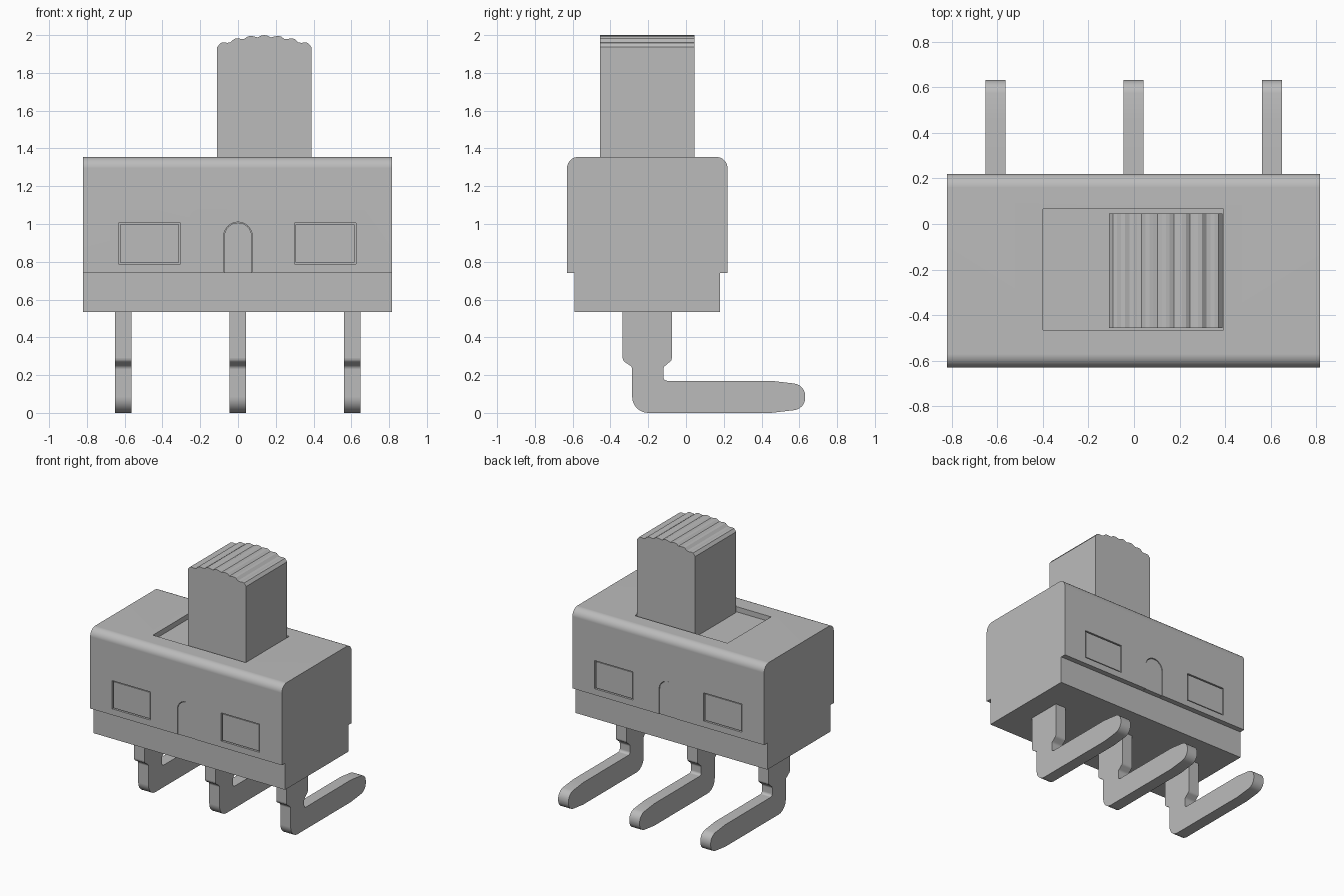
import bpy, bmesh, math
from mathutils import Vector

if "Cube" in bpy.data.objects:
    bpy.data.objects.remove(bpy.data.objects["Cube"])

grey = bpy.data.materials.new("plain grey")
grey.diffuse_color = (0.5, 0.5, 0.5, 1)
grey.use_nodes = True
grey.node_tree.nodes["Principled BSDF"].inputs["Base Color"].default_value = grey.diffuse_color


def arc(cx, cy, r, a0, a1, n=8):
    """Points on an arc, angles in degrees."""
    return [(cx + r * math.cos(math.radians(a0 + (a1 - a0) * i / n)),
             cy + r * math.sin(math.radians(a0 + (a1 - a0) * i / n))) for i in range(n + 1)]


def rect(x0, z0, x1, z1):
    return [(x0, z0), (x1, z0), (x1, z1), (x0, z1)]


def extrude(name, pts, axis, a, b):
    """Prism from a profile: (y, z) points along x, or (x, z) points along y."""
    def place(p, t):
        return (t, p[0], p[1]) if axis == "x" else (p[0], t, p[1])
    bm = bmesh.new()
    face = bm.faces.new([bm.verts.new(place(p, a)) for p in pts])
    res = bmesh.ops.extrude_face_region(bm, geom=[face])
    verts = [v for v in res["geom"] if isinstance(v, bmesh.types.BMVert)]
    shift = Vector((b - a, 0, 0)) if axis == "x" else Vector((0, b - a, 0))
    bmesh.ops.translate(bm, verts=verts, vec=shift)
    bmesh.ops.recalc_face_normals(bm, faces=bm.faces)
    me = bpy.data.meshes.new(name)
    bm.to_mesh(me)
    bm.free()
    me.materials.append(grey)
    ob = bpy.data.objects.new(name, me)
    bpy.context.collection.objects.link(ob)
    return ob


def activate(ob):
    bpy.ops.object.select_all(action="DESELECT")
    ob.select_set(True)
    bpy.context.view_layer.objects.active = ob


def cut(ob, cutter):
    activate(ob)
    mod = ob.modifiers.new("cut", "BOOLEAN")
    mod.operation = "DIFFERENCE"
    mod.solver = "EXACT"
    mod.object = cutter
    bpy.ops.object.modifier_apply(modifier=mod.name)
    bpy.data.objects.remove(cutter)


def smooth(ob):
    activate(ob)
    bpy.ops.object.shade_smooth_by_angle(angle=math.radians(30))
    mod = ob.modifiers.new("flat_normals", "WEIGHTED_NORMAL")
    mod.keep_sharp = True


def arch(r, z0, zc):
    return [(-r, z0), (r, z0)] + arc(0, zc, r, 0, 180, 16)


X0, X1 = -0.82, 0.815

# Folded shell: an upside-down channel with rounded top edges
shell = extrude("metal_shell",
                [(-0.63, 0.74), (-0.59, 0.74), (-0.59, 1.315), (0.18, 1.315), (0.18, 0.74), (0.22, 0.74)]
                + arc(0.16, 1.295, 0.06, 0, 90) + arc(-0.57, 1.295, 0.06, 90, 180), "x", X0, X1)

# Slider slot, side windows and arched notches
cut(shell, extrude("slot_cutter", rect(-0.4, 1.25, 0.392, 1.45), "y", -0.465, 0.065))
windows = [(-0.632, -0.305), (0.298, 0.625)]
for a, b in windows:
    cut(shell, extrude("window_cutter", rect(a, 0.788, b, 1.005), "y", -0.8, 0.4))
cut(shell, extrude("notch_cutter", arch(0.076, 0.7, 0.934), "y", -0.8, 0.4))
smooth(shell)

# Inner housing and the bosses that fill the windows and notches
extrude("housing", rect(-0.59, 0.535, 0.18, 1.315), "x", X0, X1)
for i, (a, b) in enumerate(windows):
    extrude(f"window_boss_{i + 1}", rect(a + 0.007, 0.795, b - 0.007, 0.998), "y", -0.626, 0.216)
smooth(extrude("notch_boss", arch(0.073, 0.74, 0.934), "y", -0.626, 0.216))

# Slider knob with a ridged, domed top
top = []
for i in range(15):
    x = -0.11 + 0.0356 * i
    z = 2.0 - 0.052 * ((x - 0.139) / 0.249) ** 2
    if i % 2 == 0:
        top.append((x, z - 0.011))
    else:  # rounded ridge
        top += [(x - 0.017, z - 0.003), (x, z), (x + 0.017, z - 0.003)]
extrude("slider_knob", [(-0.11, 1.31)] + top + [(top[-1][0], 1.31)], "y", -0.455, 0.045)

# Three bent terminal pins
pin = ([(-0.335, 0.54), (-0.335, 0.29)] + arc(-0.31, 0.29, 0.025, 180, 245, 4)
       + arc(-0.31, 0.23, 0.025, 60, 0, 4)
       + arc(-0.2, 0.085, 0.085, 180, 270)
       + [(0.45, 0.0)] + arc(0.565, 0.08, 0.066, -82, 0, 6) + arc(0.565, 0.09, 0.066, 0, 82, 6)
       + [(0.45, 0.17)] + arc(-0.1, 0.19, 0.02, 270, 180, 5)
       + arc(-0.095, 0.23, 0.025, 180, 120, 4) + arc(-0.1, 0.29, 0.025, -65, 0, 4)
       + [(-0.075, 0.54)])
for name, x in (("left", -0.608), ("middle", -0.002), ("right", 0.605)):
    smooth(extrude(f"{name}_pin", pin, "x", x - 0.044, x + 0.044))
